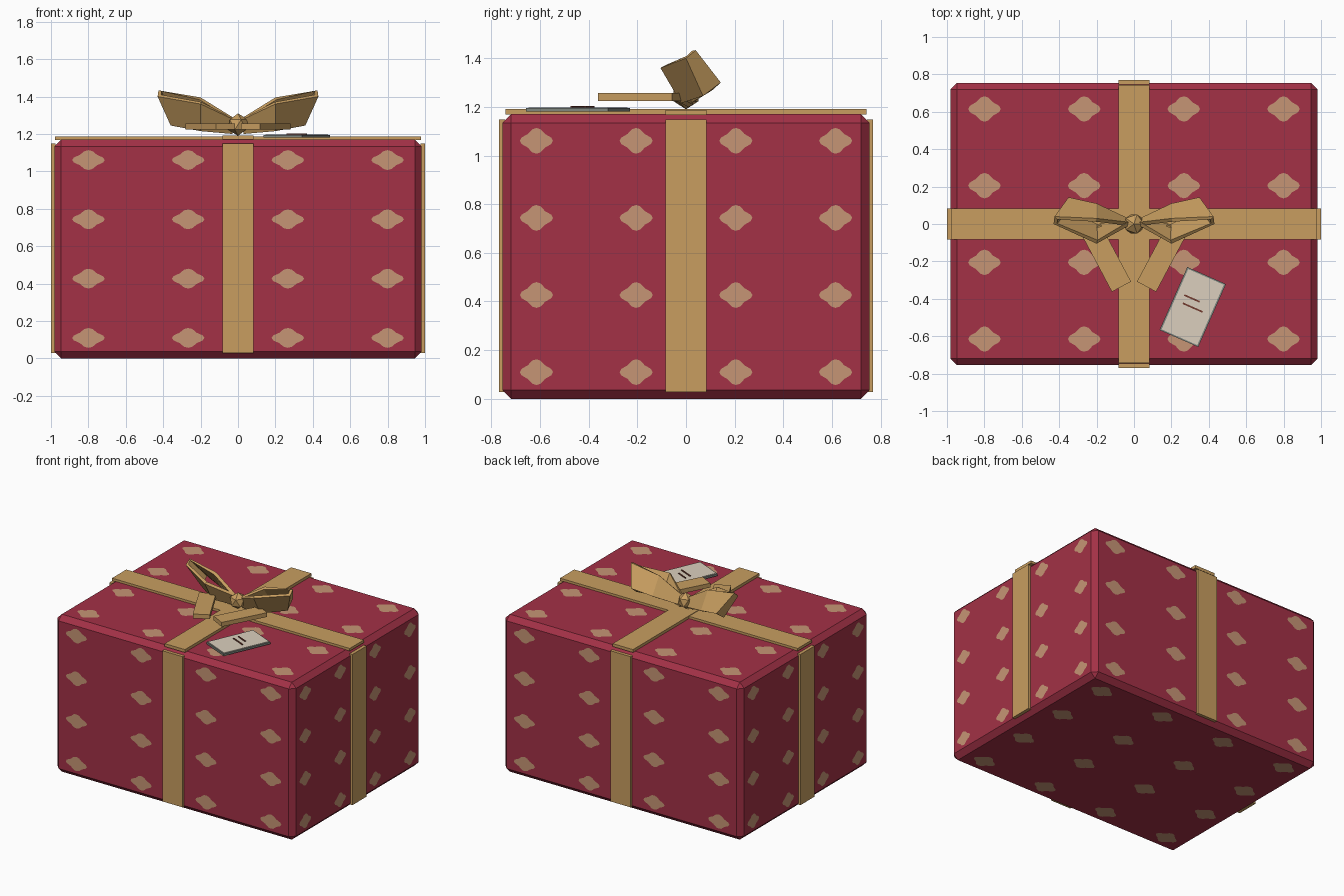
import bpy, bmesh, math
from mathutils import Matrix, Vector

old = bpy.data.objects.get("Cube")
if old:
    bpy.data.objects.remove(old, do_unlink=True)


def material(name, rgb):
    """Flat material from an sRGB colour."""
    lin = [((c / 255 + 0.055) / 1.055) ** 2.4 for c in rgb]
    m = bpy.data.materials.new(name)
    m.use_nodes = True
    m.diffuse_color = (*lin, 1)
    m.node_tree.nodes["Principled BSDF"].inputs["Base Color"].default_value = (*lin, 1)
    return m


RED = material("wrapping red", (163, 49, 70))
GOLD = material("ribbon gold", (200, 158, 96))
SPOT = material("spot tan", (198, 149, 117))
CREAM = material("tag cream", (219, 207, 189))
GREY = material("tag edge grey", (130, 137, 130))
BROWN = material("ink brown", (115, 60, 48))


def finish(name, bm, mat):
    mesh = bpy.data.meshes.new(name)
    bm.to_mesh(mesh)
    bm.free()
    mesh.materials.append(mat)
    ob = bpy.data.objects.new(name, mesh)
    bpy.context.collection.objects.link(ob)
    return ob


def box(name, mat, center, size, angle=0, bevel=0):
    bm = bmesh.new()
    bmesh.ops.create_cube(bm, size=1)
    bmesh.ops.scale(bm, vec=size, verts=bm.verts)
    if bevel:
        bmesh.ops.bevel(bm, geom=bm.edges[:], offset=bevel, segments=1, affect='EDGES')
    ob = finish(name, bm, mat)
    ob.location = center
    ob.rotation_euler.z = math.radians(angle)
    return ob


def mirror_x(ob):
    ob.modifiers.new("mirror", 'MIRROR').use_axis = (True, False, False)


# Wrapped box
HALF = Vector((0.982, 0.755, 0.585))
MID = Vector((0, 0, HALF.z))
box("gift_box", RED, MID, HALF * 2, bevel=0.036)

# Four-lobed spots on all six sides, in a four by four grid
PITCH = (0.533, 0.41, 0.317)
SPOT_HALF = (0.087, 0.068, 0.053)
STEPS = (-1.5, -0.5, 0.5, 1.5)
bm = bmesh.new()
for axis in range(3):
    u, v = (axis + 1) % 3, (axis + 2) % 3
    for side in (-1, 1):
        for i in STEPS:
            for j in STEPS:
                ring = []
                for k in range(24):
                    a = side * math.tau * k / 24
                    r = 0.87 + 0.13 * math.cos(4 * a)
                    p = MID.copy()
                    p[axis] += side * (HALF[axis] + 0.002)
                    p[u] += i * PITCH[u] + SPOT_HALF[u] * r * math.cos(a)
                    p[v] += j * PITCH[v] + SPOT_HALF[v] * r * math.sin(a)
                    ring.append(bm.verts.new(p))
                bm.faces.new(ring)
finish("spots", bm, SPOT)

# Ribbon bands
WIDE = 0.167
for side, label in ((-1, "right"), (1, "left")):
    box(f"ribbon_{label}", GOLD, (side * 0.988, 0, 0.588), (0.024, WIDE, 1.12))
for side, label in ((-1, "front"), (1, "back")):
    box(f"ribbon_{label}", GOLD, (0, side * 0.757, 0.588), (WIDE, 0.024, 1.12))
box("ribbon_top_across", GOLD, (0, 0, 1.177), (1.955, WIDE, 0.02))
box("ribbon_top_lengthwise", GOLD, (0, 0, 1.18), (WIDE, 1.485, 0.022))

# Bow loops: a band between an upper and a lower edge
upper = [(.03, -.01, 1.28), (.2, -.105, 1.36), (.43, 0, 1.4),
         (.425, .04, 1.433), (.2, .03, 1.395), (.03, .01, 1.29)]
lower = [(.03, .01, 1.2), (.2, -.02, 1.215), (.36, .07, 1.245),
         (.35, .143, 1.3), (.2, .11, 1.27), (.03, .03, 1.22)]
bm = bmesh.new()
rows = [[bm.verts.new(p) for p in edge] for edge in (upper, lower)]
for i in range(len(upper) - 1):
    bm.faces.new((rows[0][i], rows[0][i + 1], rows[1][i + 1], rows[1][i]))
loops = finish("bow_loops", bm, GOLD)
solid = loops.modifiers.new("thickness", 'SOLIDIFY')
solid.thickness = 0.022
solid.offset = 1
mirror_x(loops)

# Bow tails
bm = bmesh.new()
place = Matrix.Translation((0.148, -0.183, 1.241)) @ Matrix.Rotation(math.radians(-28), 4, 'Z')
bmesh.ops.create_cube(bm, size=1, matrix=place @ Matrix.Diagonal((0.116, 0.345, 0.032, 1)))
mirror_x(finish("bow_tails", bm, GOLD))

# Knot
bm = bmesh.new()
bmesh.ops.create_icosphere(bm, subdivisions=1, radius=0.06)
knot = finish("bow_knot", bm, GOLD)
knot.location = (0, 0, 1.25)

# Gift tag with two written strokes
TILT = -23.8
box("tag_backing", GREY, (0.314, -0.444, 1.188), (0.226, 0.368, 0.014), TILT)
box("tag_face", CREAM, (0.314, -0.444, 1.195), (0.208, 0.352, 0.006), TILT)
box("tag_stroke_short", BROWN, (0.31, -0.398, 1.2), (0.09, 0.009, 0.006), TILT)
box("tag_stroke_long", BROWN, (0.314, -0.447, 1.2), (0.115, 0.009, 0.006), TILT)
